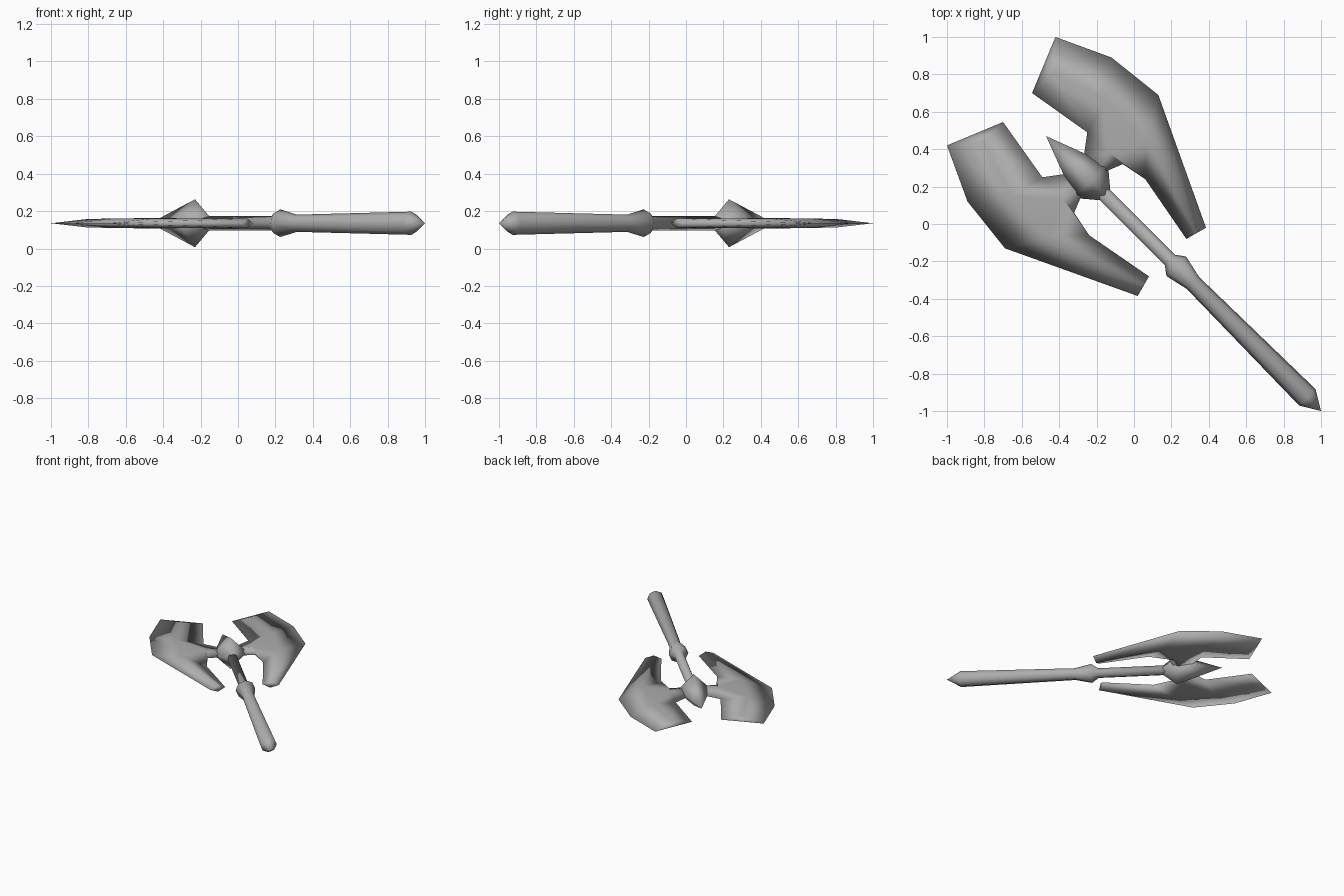
import bpy, bmesh
from math import cos, sin, pi, sqrt
from mathutils import Vector

cube = bpy.data.objects.get("Cube")
if cube:
    bpy.data.objects.remove(cube, do_unlink=True)

MID = 0.135                                # height of the axe's middle plane
AXIS = Vector((1, -1, 0)) / sqrt(2)        # from the spike to the pommel
SIDE = Vector((1, 1, 0)) / sqrt(2)

steel = bpy.data.materials.new("grey_steel")
steel.use_nodes = True
colour = (0.42, 0.42, 0.42, 1)
steel.diffuse_color = colour
steel.node_tree.nodes["Principled BSDF"].inputs["Base Color"].default_value = colour


def finish(name, bm):
    """Turn a bmesh into a smooth steel object."""
    bmesh.ops.recalc_face_normals(bm, faces=bm.faces)
    for f in bm.faces:
        f.smooth = True
    mesh = bpy.data.meshes.new(name)
    bm.to_mesh(mesh)
    bm.free()
    mesh.materials.append(steel)
    ob = bpy.data.objects.new(name, mesh)
    bpy.context.collection.objects.link(ob)
    return ob


def lathe(name, profile, sides):
    """Spin (distance, radius) pairs round the axe's axis; radius 0 is a point."""
    bm = bmesh.new()
    rings = []
    for u, r in profile:
        count = sides if r else 1
        rings.append([bm.verts.new(AXIS * u + SIDE * r * cos(2 * pi * i / sides)
                      + Vector((0, 0, MID + r * sin(2 * pi * i / sides))))
                      for i in range(count)])
    for a, b in zip(rings, rings[1:]):
        for i in range(sides):
            j = (i + 1) % sides
            quad = [a[i % len(a)], a[j % len(a)], b[j % len(b)], b[i % len(b)]]
            bm.faces.new(list(dict.fromkeys(quad)))
    for ring in (rings[0], rings[-1]):
        if len(ring) > 1:
            bm.faces.new(ring)
    return finish(name, bm)


# Spiked head, slim shaft, collar and grip with pointed pommel
lathe("head_spike", [(-0.665, 0), (-0.325, 0.128), (-0.22, 0.04)], 4)
lathe("shaft", [(-0.3, 0.038), (0.27, 0.038), (0.32, 0.074), (0.445, 0.046),
                (1.31, 0.062), (1.414, 0)], 8)

# Blade: sharp outline points, and raised ridge points (x, y, half thickness)
EDGE = {"o0": (-0.42, 1.0), "o1": (-0.12, 0.89), "o2": (0.13, 0.69), "o3": (0.385, -0.02),
        "i0": (-0.545, 0.70), "i1": (-0.25, 0.49), "i2": (0.06, 0.24), "i3": (0.28, -0.08),
        "n1": (-0.27, 0.35), "n2": (-0.06, 0.32)}
RIDGE = {"r0": (-0.44, 0.81, 0.022), "r1": (-0.15, 0.66, 0.026), "r2": (0.07, 0.45, 0.026),
         "r3": (0.33, -0.05, 0.025), "k": (-0.13, 0.38, 0.028), "b": (-0.2, 0.26, 0.025)}
FACES = ["o0 r0 i0", "o0 o1 r1 r0", "r0 r1 i1 i0", "o1 o2 r2 r1", "o2 o3 r3 r2",
         "r2 r3 i3 i2", "r1 r2 k", "i1 r1 k n1", "k r2 i2 n2", "n1 k b", "k n2 b"]


def blade(name, mirrored):
    bm = bmesh.new()

    def vert(x, y, z=0):
        return bm.verts.new((-y, -x, MID + z) if mirrored else (x, y, MID + z))

    edge = {k: vert(*p) for k, p in EDGE.items()}
    top = edge | {k: vert(x, y, t) for k, (x, y, t) in RIDGE.items()}
    low = edge | {k: vert(x, y, -t) for k, (x, y, t) in RIDGE.items()}
    for layer in (top, low):
        for face in FACES:
            bm.faces.new([layer[k] for k in face.split()])
    # close the arm tip and the root inside the head
    for a, r, c in (("o3", "r3", "i3"), ("n1", "b", "n2")):
        bm.faces.new([edge[a], top[r], edge[c], low[r]])
    return finish(name, bm)


blade("left_blade", False)
blade("right_blade", True)
